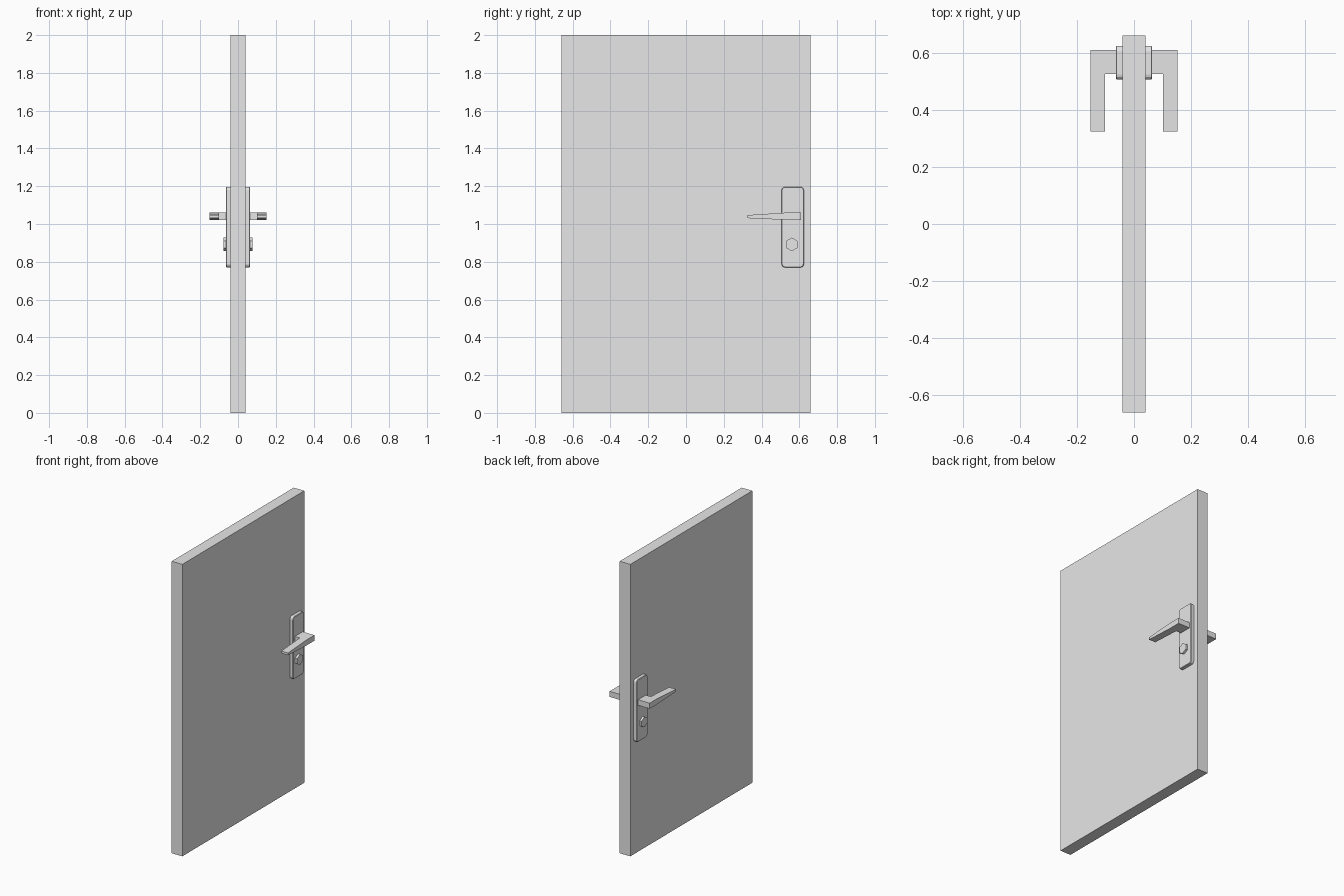
import bpy, bmesh, math
from mathutils import Matrix, Vector

cube = bpy.data.objects.get("Cube")
if cube:
    bpy.data.objects.remove(cube, do_unlink=True)

GREY = (0.8, 0.8, 0.8, 1)
mat = bpy.data.materials.new("plain grey")
mat.use_nodes = True
mat.diffuse_color = GREY
mat.node_tree.nodes["Principled BSDF"].inputs["Base Color"].default_value = GREY


def finish(name, bm):
    bmesh.ops.recalc_face_normals(bm, faces=bm.faces)
    mesh = bpy.data.meshes.new(name)
    bm.to_mesh(mesh)
    bm.free()
    mesh.materials.append(mat)
    obj = bpy.data.objects.new(name, mesh)
    bpy.context.collection.objects.link(obj)
    return obj


def box(bm, lo, hi):
    lo, hi = Vector(lo), Vector(hi)
    m = Matrix.Translation((lo + hi) / 2) @ Matrix.Diagonal((*(hi - lo), 1))
    return bmesh.ops.create_cube(bm, size=1, matrix=m)["verts"]


def extrude(bm, points, offset):
    """Extrude a closed outline along the offset vector."""
    face = bm.faces.new([bm.verts.new(p) for p in points])
    new = bmesh.ops.extrude_face_region(bm, geom=[face], use_keep_orig=True)["geom"]
    bmesh.ops.translate(bm, vec=offset, verts=[v for v in new if isinstance(v, bmesh.types.BMVert)])


# Door slab
bm = bmesh.new()
box(bm, (-0.04, -0.66, 0), (0.04, 0.66, 2))
finish("door_panel", bm)

for side, s in (("left", 1), ("right", -1)):
    # Backplate with rounded corners and a softened outer rim
    bm = bmesh.new()
    y0, y1, z0, z1, r = 0.506, 0.624, 0.77, 1.197, 0.018
    outline = []
    corners = ((y1 - r, z1 - r), (y0 + r, z1 - r), (y0 + r, z0 + r), (y1 - r, z0 + r))
    for i, (cy, cz) in enumerate(corners):
        for k in range(4):
            a = math.radians(90 * i + 30 * k)
            outline.append((s * 0.04, cy + r * math.cos(a), cz + r * math.sin(a)))
    extrude(bm, outline, (s * 0.0235, 0, 0))
    rim = [e for e in bm.edges if all(abs(v.co.x) > 0.06 for v in e.verts)]
    bmesh.ops.bevel(bm, geom=rim, offset=0.003, segments=1, affect='EDGES')
    finish(side + "_backplate", bm)

    # Lever: L-shaped outline, with the arm thinning towards its tip
    bm = bmesh.new()
    plan = [(0.06, 0.61), (0.152, 0.61), (0.152, 0.526), (0.152, 0.325),
            (0.101, 0.325), (0.101, 0.526), (0.06, 0.526)]
    extrude(bm, [(s * x, y, 1.022) for x, y in plan], (0, 0, 0.038))
    for v in bm.verts:
        if v.co.y < 0.33:
            v.co.z = 1.047 if v.co.z > 1.04 else 1.031
    finish(side + "_lever", bm)

    # Six-sided lock knob
    bm = bmesh.new()
    hexagon = [(s * 0.06, 0.56 + 0.036 * math.sin(i * math.pi / 3),
                0.892 + 0.036 * math.cos(i * math.pi / 3)) for i in range(6)]
    extrude(bm, hexagon, (s * 0.018, 0, 0))
    finish(side + "_lock_knob", bm)
